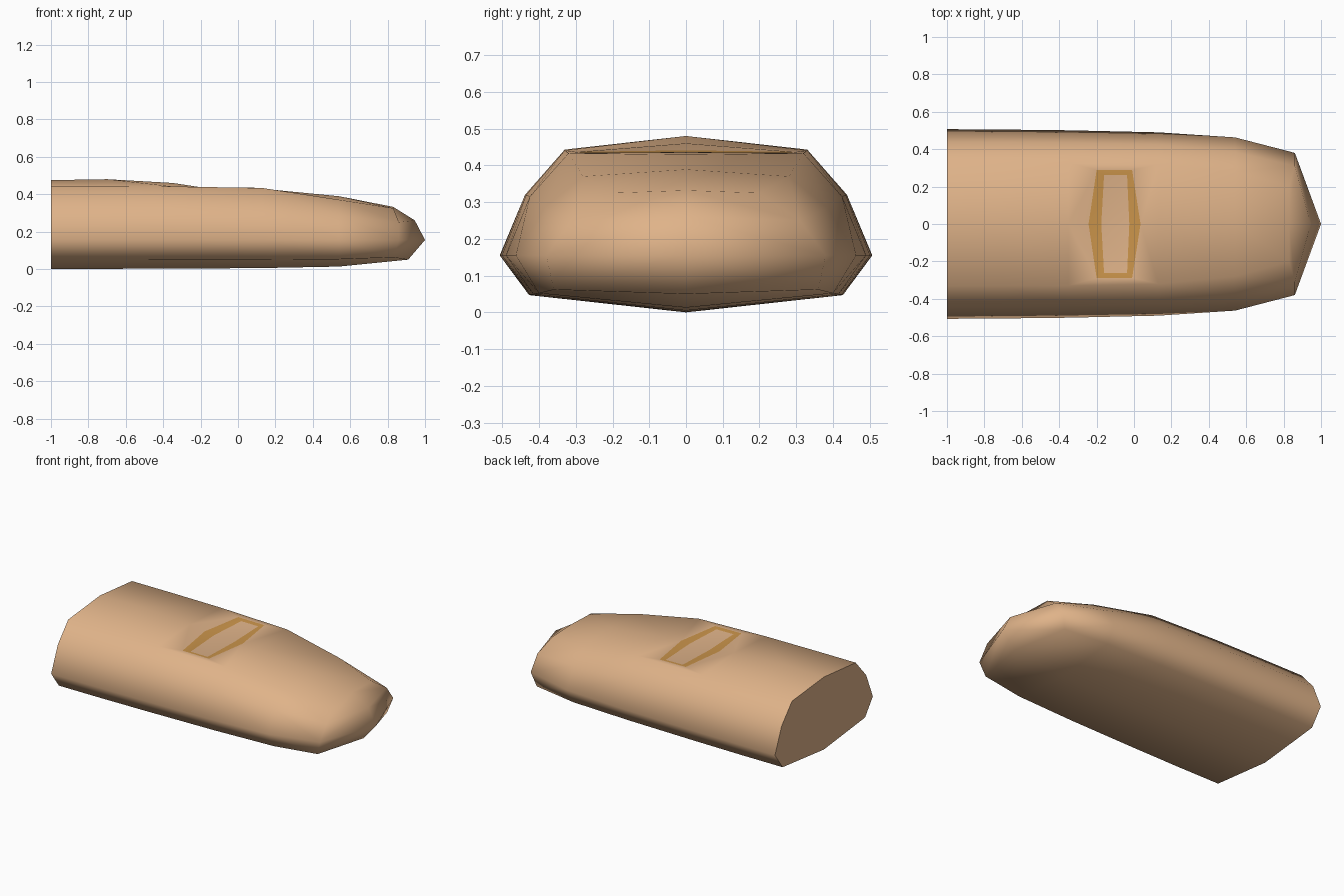
import bpy, bmesh

if "Cube" in bpy.data.objects:
    bpy.data.objects.remove(bpy.data.objects["Cube"])


def material(name, colour):
    m = bpy.data.materials.new(name)
    m.diffuse_color = (*colour, 1)
    m.use_nodes = True
    m.node_tree.nodes["Principled BSDF"].inputs["Base Color"].default_value = m.diffuse_color
    return m


bm = bmesh.new()


def verts(points):
    return [bm.verts.new(p) for p in points]


def face(*vs, mat=0):
    f = bm.faces.new(vs)
    f.smooth = True
    f.material_index = mat
    return f


# Half cross-sections, each: x, then (y, z) for top, shoulder, upper side, side, lower side, bottom
sections = [
    (-1.00, [(0, .475), (.33, .443), (.438, .32), (.507, .155), (.427, .047), (0, .0)]),
    (-0.70, [(0, .480), (.33, .443), (.438, .32), (.505, .155), (.427, .047), (0, .001)]),
    (-0.35, [(0, .460), (.33, .441), (.435, .32), (.501, .155), (.424, .048), (0, .002)]),
    (0.13, [(0, .429), (.32, .433), (.425, .315), (.490, .155), (.415, .049), (0, .005)]),
    (0.54, [(0, .389), (.28, .370), (.385, .285), (.463, .155), (.400, .052), (0, .013)]),
]
rings = [verts([(x, y, z) for y, z in pts]) for x, pts in sections]

# Last ring curves around the rounded tip
rings.append(verts([(.83, 0, .332), (.83, .20, .325), (.86, .31, .25),
                    (.86, .38, .155), (.83, .36, .062), (.91, 0, .05)]))
DIP = 2  # span that carries the recess on its top strip
for i, (a, b) in enumerate(zip(rings, rings[1:])):
    for j in range(5):
        if (i, j) != (DIP, 0):
            face(a[j], a[j + 1], b[j + 1], b[j])

# Rounded tip
top, shoulder, upper, side, lower, bottom = rings[-1]
ridge, tip = verts([(.945, 0, .26), (1, 0, .155)])
face(top, shoulder, upper, ridge)
face(ridge, upper, side, tip)
face(tip, side, lower, bottom)

# Flat rear end
face(*rings[0]).smooth = False

# Recess on top: coloured rim around a shallow inner panel
outer = verts([(-.243, 0, .441), (-.2, .288, .437), (-.01, .288, .435), (.035, 0, .436)])
inner = verts([(-.175, 0, .434), (-.16, .262, .431), (-.037, .262, .430), (-.025, 0, .432)])
a, b = rings[DIP], rings[DIP + 1]
border = [a[0], a[1], b[1], b[0]]
for k in range(3):
    face(border[k], border[k + 1], outer[k + 1], outer[k])
    face(outer[k], outer[k + 1], inner[k + 1], inner[k], mat=1)
face(*inner)

bmesh.ops.recalc_face_normals(bm, faces=bm.faces)
# Half shell is open along the centre plane, so check the direction on the rear end
bm.normal_update()
rear = next(f for f in bm.faces if not f.smooth)
if rear.normal.x > 0:
    bmesh.ops.reverse_faces(bm, faces=bm.faces)

mesh = bpy.data.meshes.new("rounded_segment")
bm.to_mesh(mesh)
bm.free()
mesh.materials.append(material("tan", (.74, .45, .25)))
mesh.materials.append(material("ochre_rim", (.60, .30, .07)))
segment = bpy.data.objects.new("rounded_segment", mesh)
bpy.context.collection.objects.link(segment)

# Mirror the half to the other side
mirror = segment.modifiers.new("mirror", 'MIRROR')
mirror.use_axis = (False, True, False)
mirror.use_clip = True
mirror.merge_threshold = 0.0005
